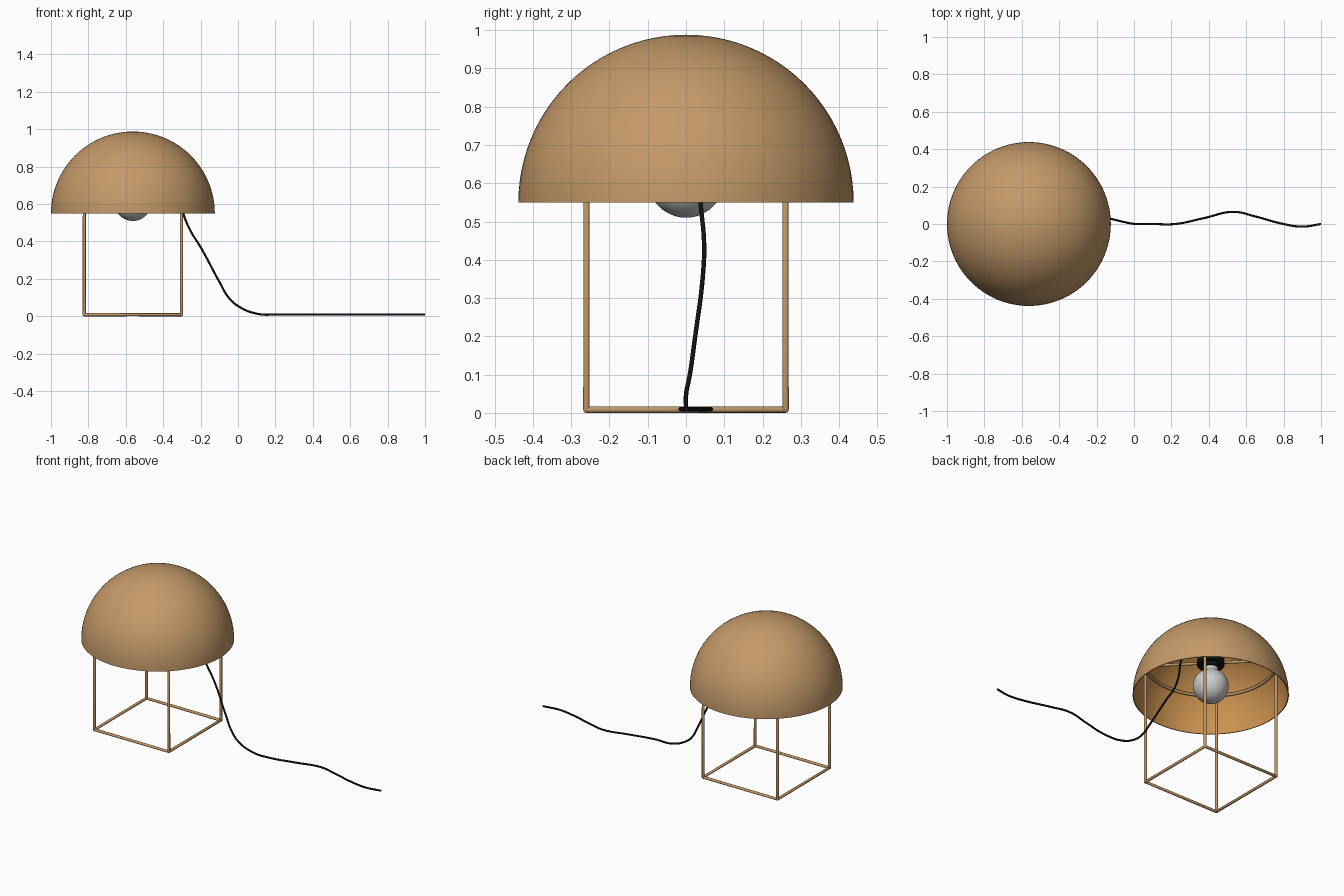
import bpy, bmesh, math
from mathutils import Vector

if "Cube" in bpy.data.objects:
    bpy.data.objects.remove(bpy.data.objects["Cube"])

CX, R, RIM = -0.562, 0.438, 0.55      # lamp centre, dome radius, rim height
ROD, H, TOP = 0.0085, 0.26, 0.76      # frame rod radius, half width, height


def material(name, rgb):
    m = bpy.data.materials.new(name)
    m.diffuse_color = (*rgb, 1)
    m.use_nodes = True
    m.node_tree.nodes["Principled BSDF"].inputs["Base Color"].default_value = m.diffuse_color
    return m


BRASS = material("brass", (0.55, 0.32, 0.14))
INNER = material("dome_lining", (0.60, 0.29, 0.08))
BLACK = material("black", (0.006, 0.006, 0.006))


def finish(bm, name, mats=()):
    me = bpy.data.meshes.new(name)
    bm.to_mesh(me)
    bm.free()
    ob = bpy.data.objects.new(name, me)
    bpy.context.collection.objects.link(ob)
    for m in mats:
        me.materials.append(m)
    bpy.ops.object.select_all(action='DESELECT')
    ob.select_set(True)
    bpy.context.view_layer.objects.active = ob
    bpy.ops.object.shade_smooth_by_angle(angle=math.radians(40))
    return ob


def lathe(name, profile, mats=(), steps=64):
    """Spin (radius, z) points around the lamp axis."""
    bm = bmesh.new()
    vs = [bm.verts.new((CX + r, 0, z)) for r, z in profile]
    es = [bm.edges.new(p) for p in zip(vs, vs[1:])]
    bmesh.ops.spin(bm, geom=vs + es, cent=(CX, 0, 0), axis=(0, 0, 1),
                   angle=2 * math.pi, steps=steps, use_duplicate=False)
    bmesh.ops.remove_doubles(bm, verts=bm.verts, dist=1e-5)
    bmesh.ops.recalc_face_normals(bm, faces=bm.faces)
    return finish(bm, name, mats)


def rod(name, a, b):
    """Straight round rod with rounded ends."""
    a, b = Vector(a), Vector(b)
    bm = bmesh.new()
    bmesh.ops.create_uvsphere(bm, u_segments=16, v_segments=8, radius=ROD)
    for v in bm.verts:
        if v.co.z > 1e-6:
            v.co.z += (b - a).length
    rot = (b - a).to_track_quat('Z', 'Y').to_matrix().to_4x4()
    bmesh.ops.transform(bm, matrix=rot, verts=bm.verts)
    bmesh.ops.translate(bm, vec=a, verts=bm.verts)
    finish(bm, name, [BRASS])


def arc(r, z, a0, a1, n):
    return [(r * math.cos(t), z + r * math.sin(t)) for t in
            (math.radians(a0 + (a1 - a0) * i / n) for i in range(n + 1))]


# Hollow dome shade with a warmer lining
ri = R - 0.005
outer, inner = arc(R, RIM, 0, 90, 24), arc(ri, RIM, 90, 0, 24)
dome = lathe("dome_shade", outer + inner + [outer[0]], [BRASS, INNER], 96)
for p in dome.data.polygons:
    c = p.center - Vector((CX, 0, RIM))
    if p.normal.dot(c) < -0.1:
        p.material_index = 1

# Square base, legs and diagonal arms that carry the socket
corners = [(CX + sx * H, sy * H) for sx, sy in ((-1, -1), (1, -1), (1, 1), (-1, 1))]
for i, (x, y) in enumerate(corners):
    nx, ny = corners[(i + 1) % 4]
    rod(f"base_rail_{i + 1}", (x, y, ROD), (nx, ny, ROD))
    rod(f"leg_{i + 1}", (x, y, ROD), (x, y, TOP))
    rod(f"arm_{i + 1}", (x, y, TOP), (CX, 0, TOP))

# Ring joining the leg tops
rr = H * math.sqrt(2)
lathe("support_ring", [(rr + r, z) for r, z in arc(ROD, TOP, 0, 360, 12)], [BRASS], 96)

# Globe bulb with neck
lathe("bulb", arc(0.1, 0.61, -90, 62, 20) + [(0.042, 0.71), (0.04, 0.74), (0, 0.74)])

# Socket with flange
lathe("socket", [(0, 0.725), (0.05, 0.725), (0.05, 0.745), (0.077, 0.745),
                 (0.077, 0.775), (0.05, 0.775), (0.045, 0.83), (0, 0.83)], [BLACK])

# Power cable
path = [(-0.56, 0, 0.825), (-0.50, 0.005, 0.845), (-0.40, 0.02, 0.80), (-0.325, 0.03, 0.69),
        (-0.293, 0.038, 0.55), (-0.25, 0.047, 0.45), (-0.20, 0.045, 0.37), (-0.10, 0.022, 0.185),
        (-0.05, 0.01, 0.10), (0, 0.001, 0.055), (0.10, 0, 0.014), (0.22, 0, 0.01),
        (0.38, 0.033, 0.01), (0.53, 0.065, 0.01), (0.65, 0.04, 0.01),
        (0.79, 0.002, 0.01), (0.90, -0.014, 0.01), (1.0, 0, 0.01)]
cu = bpy.data.curves.new("power_cable", 'CURVE')
cu.dimensions = '3D'
cu.bevel_depth, cu.bevel_resolution = 0.0058, 3
cu.resolution_u, cu.use_fill_caps = 8, True
sp = cu.splines.new('BEZIER')
sp.bezier_points.add(len(path) - 1)
for bp, co in zip(sp.bezier_points, path):
    bp.co = co
    bp.handle_left_type = bp.handle_right_type = 'AUTO'
cu.materials.append(BLACK)
cable = bpy.data.objects.new("power_cable", cu)
bpy.context.collection.objects.link(cable)
bpy.ops.object.select_all(action='DESELECT')
cable.select_set(True)
bpy.context.view_layer.objects.active = cable
bpy.ops.object.convert(target='MESH')
